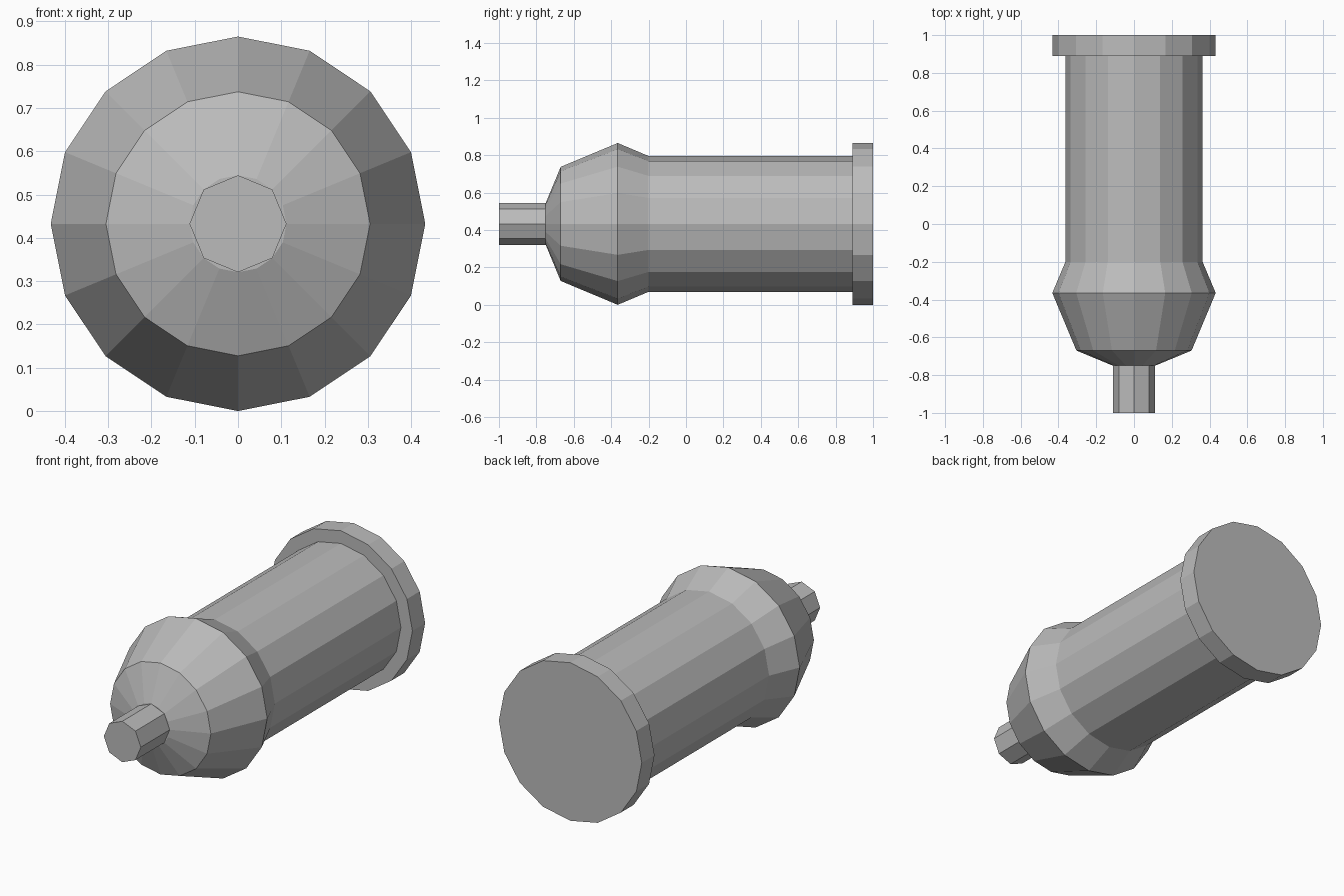
import bpy, bmesh, math

if "Cube" in bpy.data.objects:
    bpy.data.objects.remove(bpy.data.objects["Cube"])

R = 0.4325  # largest radius, also the height of the axis

grey = bpy.data.materials.new("plain grey")
grey.diffuse_color = (0.5, 0.5, 0.5, 1)
grey.use_nodes = True
grey.node_tree.nodes["Principled BSDF"].inputs["Base Color"].default_value = grey.diffuse_color


def turned(name, profile, sides):
    """Faceted solid of revolution along y from (y, radius) pairs, capped at both ends."""
    bm = bmesh.new()
    rings = []
    for y, r in profile:
        angles = [2 * math.pi * i / sides for i in range(sides)]
        rings.append([bm.verts.new((r * math.sin(a), y, R + r * math.cos(a))) for a in angles])
    for a, b in zip(rings, rings[1:]):
        for i in range(sides):
            j = (i + 1) % sides
            bm.faces.new((a[i], a[j], b[j], b[i]))
    bm.faces.new(rings[0])
    bm.faces.new(rings[-1])
    bmesh.ops.recalc_face_normals(bm, faces=bm.faces)
    mesh = bpy.data.meshes.new(name)
    bm.to_mesh(mesh)
    bm.free()
    mesh.materials.append(grey)
    obj = bpy.data.objects.new(name, mesh)
    bpy.context.collection.objects.link(obj)
    return obj


# Barrel with swollen, tapering nose
turned("barrel", [(-0.75, 0.112), (-0.67, 0.305), (-0.365, R),
                  (-0.2, 0.363), (0.89, 0.363)], 16)
# Wide rim at the back
turned("rear_flange", [(0.89, R), (1.0, R)], 16)
# Thin octagonal tip
turned("front_nozzle", [(-1.0, 0.112), (-0.745, 0.112)], 8)
